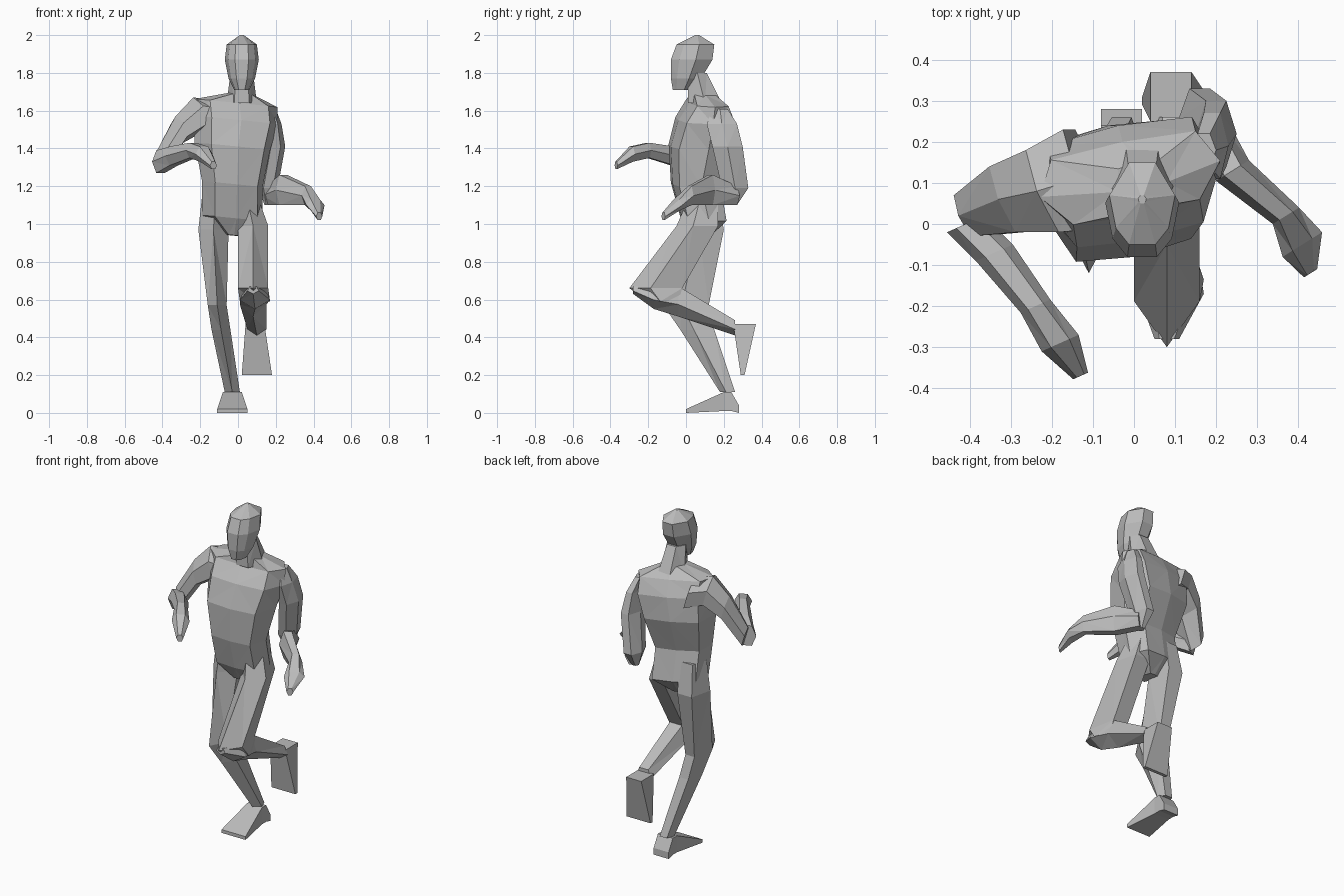
import bpy, bmesh
from mathutils import Vector

if "Cube" in bpy.data.objects:
    bpy.data.objects.remove(bpy.data.objects["Cube"], do_unlink=True)

grey = bpy.data.materials.new("plain_grey")
grey.use_nodes = True
tone = (.5, .5, .5, 1)
grey.diffuse_color = tone
grey.node_tree.nodes["Principled BSDF"].inputs["Base Color"].default_value = tone

ACROSS, BACK, UP = Vector((1, 0, 0)), Vector((0, 1, 0)), Vector((0, 0, 1))


def mirrored(half):
    """Close a half outline of (side, depth) points by mirroring it."""
    return half + [(-side, depth) for side, depth in reversed(half) if side]


# Cross-section outlines: side up to 1, depth -1 (front) to 1 (back)
RIDGED = mirrored([(0, -1), (1, -.2), (.6, 1)])
BOX = mirrored([(1, -1), (1, 1)])
DIAMOND = mirrored([(.5, -1), (1, 0), (.5, 1)])
CHEST = mirrored([(0, -1), (.7, -.9), (1, 0), (.8, .9), (0, 1)])
SKULL = mirrored([(.4, -1), (.8, -.6), (1, .2), (.4, 1)])


def ring(x, y, z, wide, deep):
    """One cross-section: its centre, half-width and half-depth."""
    return Vector((x, y, z)), wide, deep


def loft(name, outline, width_axis, depth_axis, *rings):
    """Skin a flat-faced body part over a chain of cross-sections."""
    bm = bmesh.new()
    loops = [[bm.verts.new(centre + width_axis * side * wide + depth_axis * depth * deep)
              for side, depth in outline] for centre, wide, deep in rings]
    for lower, upper in zip(loops, loops[1:]):
        for i in range(len(outline)):
            bm.faces.new((lower[i - 1], lower[i], upper[i], upper[i - 1]))
    bm.faces.new(loops[0])
    bm.faces.new(loops[-1])
    bmesh.ops.triangulate(bm, faces=bm.faces[:], quad_method='SHORT_EDGE')
    bmesh.ops.recalc_face_normals(bm, faces=bm.faces[:])
    mesh = bpy.data.meshes.new(name)
    bm.to_mesh(mesh)
    bm.free()
    mesh.materials.append(grey)
    bpy.context.collection.objects.link(bpy.data.objects.new(name, mesh))


# Trunk, twisted so the left shoulder swings back and dips
loft("torso", CHEST, Vector((1, .2, -.1)), Vector((-.2, 1, 0)),
     ring(-.03, .08, .94, wide=.04, deep=.05),
     ring(-.03, .09, 1.03, wide=.16, deep=.11),
     ring(-.03, .05, 1.21, wide=.16, deep=.12),
     ring(-.03, .08, 1.41, wide=.2, deep=.16),
     ring(-.01, .1, 1.55, wide=.22, deep=.14),
     ring(-.01, .11, 1.64, wide=.22, deep=.09),
     ring(.02, .09, 1.69, wide=.06, deep=.06))

# Neck and head
loft("neck", DIAMOND, ACROSS, BACK,
     ring(.02, .1, 1.64, wide=.08, deep=.09),
     ring(.02, .06, 1.8, wide=.06, deep=.05))
loft("head", SKULL, ACROSS, BACK,
     ring(.02, -.02, 1.71, wide=.04, deep=.05),
     ring(.02, 0, 1.77, wide=.07, deep=.08),
     ring(.02, .03, 1.87, wide=.09, deep=.11),
     ring(.02, .05, 1.95, wide=.08, deep=.1),
     ring(.02, .06, 2, wide=.01, deep=.01))

# Left leg, raised behind
loft("left_thigh", RIDGED, ACROSS, BACK,
     ring(.05, .09, 1.13, wide=.06, deep=.08),
     ring(.08, .06, .99, wide=.08, deep=.11),
     ring(.08, -.16, .66, wide=.08, deep=.14),
     ring(.09, -.12, .59, wide=.08, deep=.08))
loft("left_shin", RIDGED, ACROSS, UP,
     ring(.08, -.28, .65, wide=.03, deep=.02),
     ring(.09, -.17, .61, wide=.08, deep=.06),
     ring(.08, -.04, .59, wide=.07, deep=.08),
     ring(.1, .26, .45, wide=.05, deep=.04))
loft("left_foot", BOX, ACROSS, BACK,
     ring(.09, .31, .47, wide=.05, deep=.06),
     ring(.1, .3, .2, wide=.08, deep=.01))

# Right leg, planted
loft("right_leg", RIDGED, ACROSS, BACK,
     ring(-.12, .09, 1.15, wide=.07, deep=.08),
     ring(-.13, .09, .97, wide=.08, deep=.11),
     ring(-.11, 0, .57, wide=.05, deep=.12),
     ring(-.09, .06, .44, wide=.05, deep=.09),
     ring(-.03, .22, .11, wide=.04, deep=.04))
loft("right_foot", BOX, ACROSS, UP,
     ring(-.03, .28, .02, wide=.05, deep=.02),
     ring(-.03, .24, .06, wide=.05, deep=.05),
     ring(-.03, .2, .06, wide=.05, deep=.05),
     ring(-.03, 0, .01, wide=.08, deep=.01))

# Left arm, swung back at the elbow
loft("left_upper_arm", DIAMOND, ACROSS, BACK,
     ring(.17, .18, 1.61, wide=.03, deep=.04),
     ring(.19, .19, 1.53, wide=.04, deep=.08),
     ring(.2, .22, 1.41, wide=.05, deep=.08),
     ring(.16, .26, 1.19, wide=.05, deep=.07),
     ring(.16, .25, 1.1, wide=.02, deep=.02))
loft("left_forearm_and_hand", DIAMOND, Vector((.8, .5, 0)), UP,
     ring(.17, .26, 1.15, wide=.05, deep=.05),
     ring(.24, .13, 1.18, wide=.05, deep=.08),
     ring(.37, .02, 1.15, wide=.04, deep=.05),
     ring(.41, -.05, 1.1, wide=.06, deep=.03),
     ring(.43, -.12, 1.04, wide=.02, deep=.02))

# Right arm, its broad shoulder running into the chest, bent across the front
loft("right_upper_arm", DIAMOND, Vector((-.3, 0, 1)), Vector((-.4, 1, 0)),
     ring(-.11, .11, 1.56, wide=.1, deep=.12),
     ring(-.21, .08, 1.58, wide=.09, deep=.1),
     ring(-.31, .06, 1.5, wide=.07, deep=.08),
     ring(-.41, .02, 1.33, wide=.06, deep=.05))
loft("right_forearm_and_hand", DIAMOND, Vector((.9, .4, 0)), UP,
     ring(-.41, 0, 1.33, wide=.05, deep=.06),
     ring(-.34, -.07, 1.36, wide=.05, deep=.05),
     ring(-.24, -.2, 1.39, wide=.04, deep=.04),
     ring(-.18, -.29, 1.37, wide=.05, deep=.04),
     ring(-.13, -.37, 1.31, wide=.02, deep=.02))
